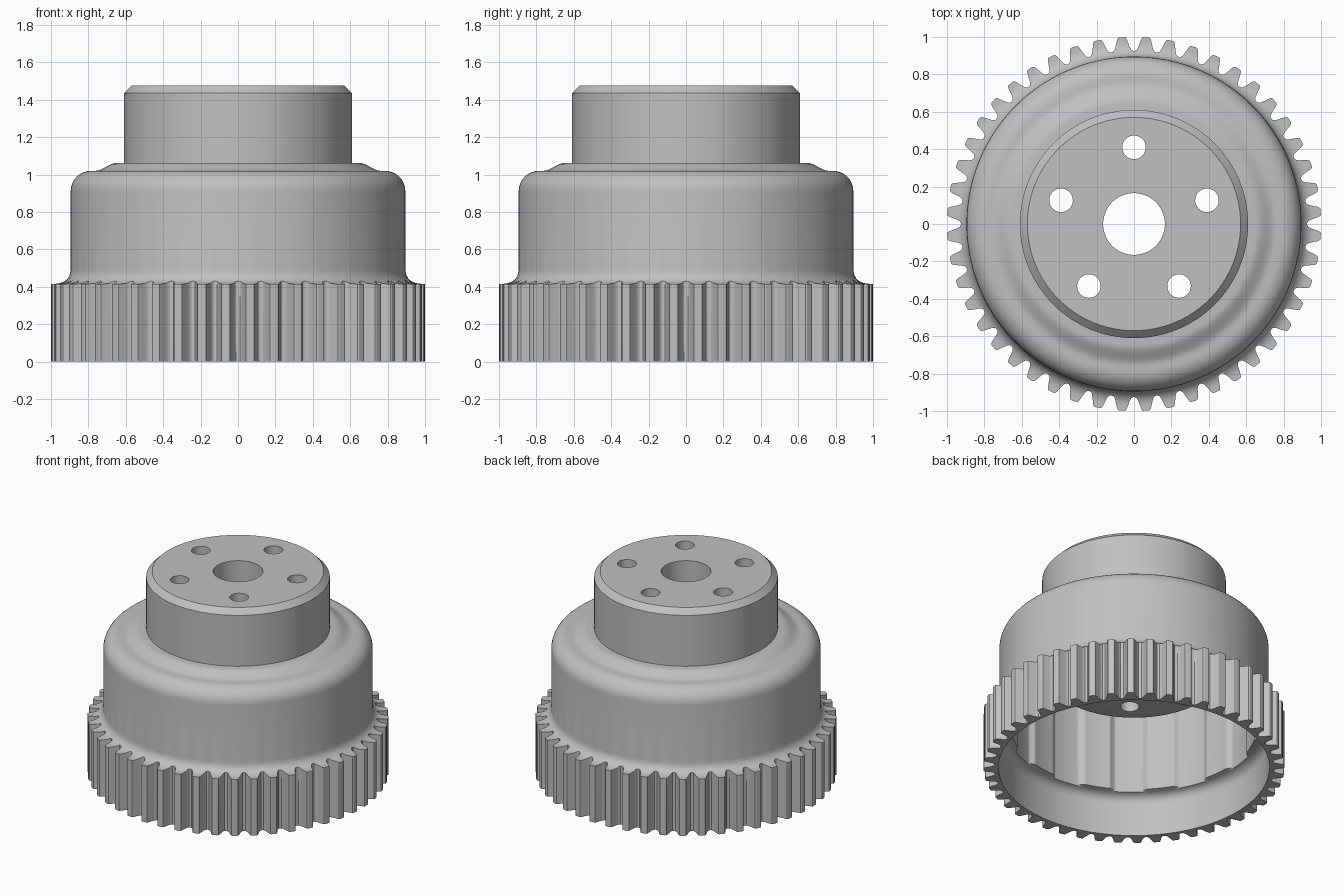
import bpy, bmesh
from math import radians, sin, cos, pi, sqrt

cube = bpy.data.objects.get("Cube")
if cube:
    bpy.data.objects.remove(cube, do_unlink=True)

steel = bpy.data.materials.new("steel_grey")
steel.use_nodes = True
GREY = (0.53, 0.53, 0.53, 1)
steel.diffuse_color = GREY
steel.node_tree.nodes["Principled BSDF"].inputs["Base Color"].default_value = GREY

TEETH = 48
PITCH = 360 / TEETH


def arc(cx, cz, r, a0, a1, n=8):
    """Points (radius, height) along a circular arc, angles in degrees."""
    angles = [radians(a0 + (a1 - a0) * i / n) for i in range(n + 1)]
    return [(cx + r * cos(a), cz + r * sin(a)) for a in angles]


def loft(name, columns, angles, closed):
    """Join one (radius, height) profile per angle into a round body."""
    bm = bmesh.new()
    grid = [[bm.verts.new((r * cos(a), r * sin(a), z)) for r, z in col]
            for col, a in zip(columns, angles)]
    n, rows = len(grid), len(grid[0])
    for i in range(n):
        a, b = grid[i], grid[(i + 1) % n]
        for j in range(rows if closed else rows - 1):
            k = (j + 1) % rows
            bm.faces.new((a[j], a[k], b[k], b[j]))
    if not closed:
        bm.faces.new([c[0] for c in grid])
        bm.faces.new([c[-1] for c in grid])
    bmesh.ops.recalc_face_normals(bm, faces=bm.faces)
    mesh = bpy.data.meshes.new(name)
    bm.to_mesh(mesh)
    bm.free()
    mesh.materials.append(steel)
    ob = bpy.data.objects.new(name, mesh)
    bpy.context.collection.objects.link(ob)
    return ob


def smooth(ob):
    bpy.ops.object.select_all(action='DESELECT')
    ob.select_set(True)
    bpy.context.view_layer.objects.active = ob
    bpy.ops.object.shade_smooth_by_angle(angle=radians(28))


# Gear tooth outline: offset from tooth centre in degrees, radius
half_tooth = [(0.9, 1.0), (1.3, 0.996), (1.65, 0.982), (2.3, 0.948),
              (2.7, 0.934), (3.15, 0.927)]
tooth = ([(-PITCH / 2, 0.925)] + [(-d, r) for d, r in reversed(half_tooth)]
         + half_tooth)


def flare(r):
    """Height of the fillet between the drum wall and the gear."""
    return 0.49 - sqrt(max(0, 0.075 ** 2 - max(0, 0.97 - r) ** 2))


def spline_radius(deg):
    """Inner wall with broad shallow ribs that alternate every 15 degrees."""
    d = (deg + 7.5) % 15 - 7.5
    side = 1 if round((deg - d) / 15) % 2 else -1
    return 0.828 + side * 0.013 * max(-1, min(1, d / 1.25))


def drum_profile(tip, deg):
    inner = spline_radius(deg)
    # Crown with a raised collar, then the rounded shoulder
    p = [(0.56, 1.062), (0.65, 1.062)]
    for i in range(1, 9):
        t = i / 8
        p.append((0.65 + 0.11 * t, 1.062 - 0.042 * t * t * (3 - 2 * t)))
    p += arc(0.785, 0.91, 0.11, 90, 0)
    # Flare onto the teeth, then down the tooth face
    for i in range(9):
        r = 0.895 + (tip - 0.895) * (i / 8) ** 1.5
        p.append((r, flare(r)))
    p += [(tip, 0), (0.9, 0)]
    # Hollow inside: lower skirt, ledge, ribbed wall, ceiling
    p += arc(0.83, 0.23, 0.07, 0, 80, 6)
    p += [(inner, 0.305)]
    p += arc(inner - 0.07, 0.885, 0.07, 0, 90, 6)
    p += [(0.56, 0.955)]
    return p


columns, angles = [], []
for k in range(TEETH):
    for offset, radius in tooth:
        deg = (k + 0.5) * PITCH + offset
        columns.append(drum_profile(radius, deg))
        angles.append(radians(deg))
smooth(loft("toothed_drum", columns, angles, True))

# Hub with chamfered ends, passing through the drum crown
SIDES = 128
hub_profile = [(0.53, 0.705), (0.58, 0.72), (0.58, 1.0), (0.61, 1.0),
               (0.61, 1.435), (0.57, 1.475)]
hub = loft("hub", [hub_profile] * SIDES,
           [2 * pi * i / SIDES for i in range(SIDES)], False)


def cutter(x, y, r, sides):
    bpy.ops.mesh.primitive_cylinder_add(vertices=sides, radius=r, depth=2,
                                        location=(x, y, 1))
    ob = bpy.context.object
    ob.name = "hole_cutter"
    ob.hide_render = True
    ob.data.materials.append(steel)
    return ob


# Centre bore and five bolt holes
cutters = [cutter(0, 0, 0.165, 64)]
for i in range(5):
    a = radians(90 + 72 * i)
    cutters.append(cutter(0.41 * cos(a), 0.41 * sin(a), 0.063, 32))
for c in cutters:
    bpy.ops.object.select_all(action='DESELECT')
    hub.select_set(True)
    bpy.context.view_layer.objects.active = hub
    mod = hub.modifiers.new("hole", 'BOOLEAN')
    mod.operation = 'DIFFERENCE'
    mod.solver = 'EXACT'
    mod.object = c
    bpy.ops.object.modifier_apply(modifier=mod.name)
    bpy.data.objects.remove(c, do_unlink=True)
smooth(hub)
